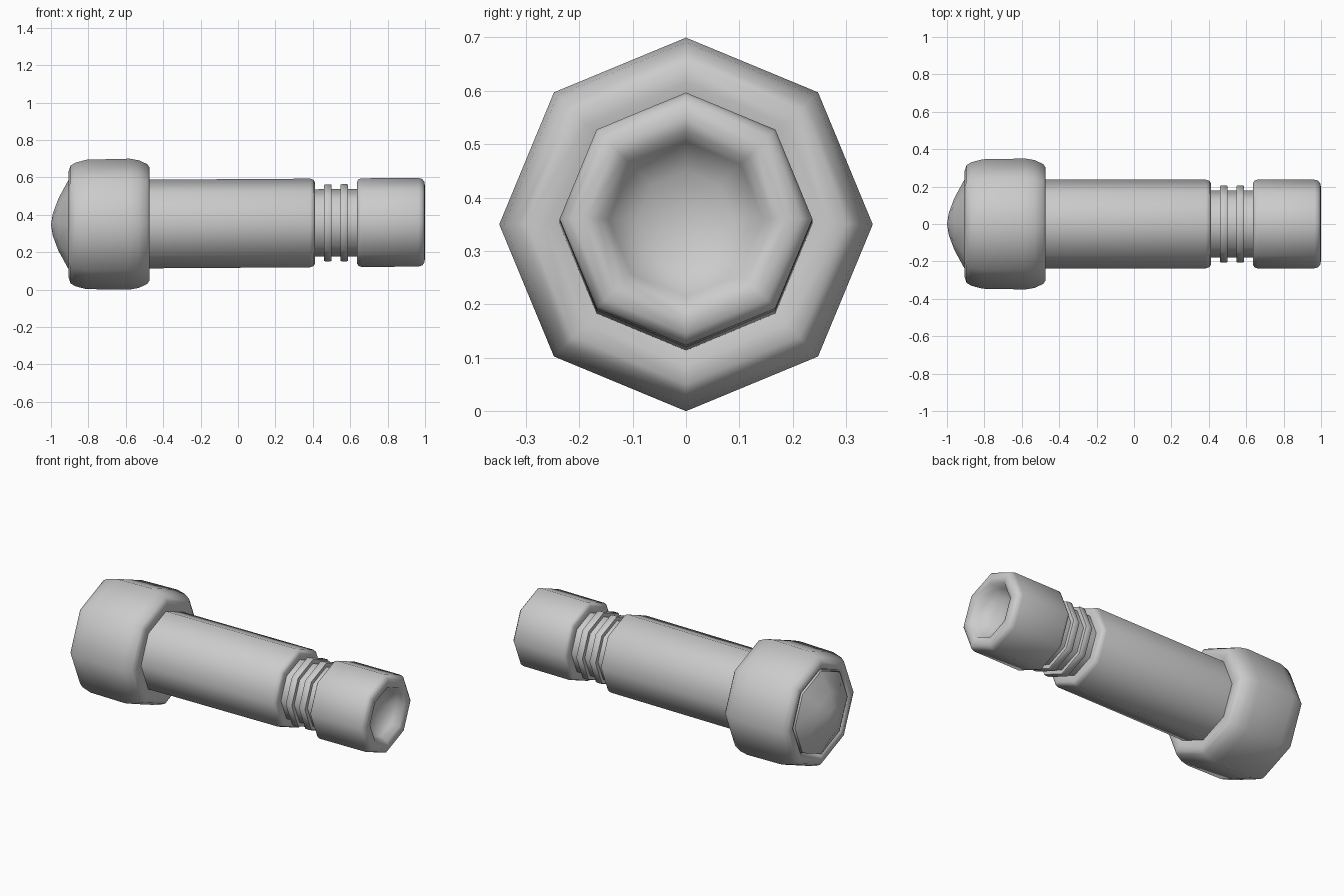
import bpy, bmesh, math

if "Cube" in bpy.data.objects:
    bpy.data.objects.remove(bpy.data.objects["Cube"])

SIDES = 8
TILT = 0.0065          # the whole piece leans up very slightly toward the tail


def lathe(name, profile, angle=50):
    """Spin (x, radius) points around the x axis into an eight-sided part."""
    bm = bmesh.new()
    rings = []
    for x, r in profile:
        cz = 0.3535 + TILT * x
        if r == 0:
            rings.append([bm.verts.new((x, 0, cz))] * SIDES)
        else:
            rings.append([bm.verts.new((x, r * math.sin(a), cz + r * math.cos(a)))
                          for a in (2 * math.pi * i / SIDES for i in range(SIDES))])
    for a, b in zip(rings, rings[1:]):
        for i in range(SIDES):
            j = (i + 1) % SIDES
            bm.faces.new(list(dict.fromkeys((a[i], a[j], b[j], b[i]))))
    bmesh.ops.recalc_face_normals(bm, faces=bm.faces)
    me = bpy.data.meshes.new(name)
    bm.to_mesh(me)
    bm.free()
    ob = bpy.data.objects.new(name, me)
    bpy.context.collection.objects.link(ob)
    bpy.ops.object.select_all(action='DESELECT')
    bpy.context.view_layer.objects.active = ob
    ob.select_set(True)
    bpy.ops.object.shade_smooth_by_angle(angle=math.radians(angle))
    return ob


# Domed front lens
lathe("lens", [(-1.0, 0), (-0.99, 0.06), (-0.96, 0.14), (-0.90, 0.25), (-0.87, 0.25)])

# Wide head with rounded rims
lathe("head", [(-0.87, 0.25), (-0.895, 0.262), (-0.905, 0.285), (-0.895, 0.315),
               (-0.87, 0.33), (-0.81, 0.346), (-0.58, 0.35), (-0.53, 0.341),
               (-0.485, 0.32), (-0.472, 0.30), (-0.472, 0.265), (-0.48, 0.235)])

# Handle barrel
lathe("barrel", [(-0.48, 0.237), (0.385, 0.237), (0.405, 0.23), (0.412, 0.215),
                 (0.412, 0.18)])

# Narrow neck with two grip rings
lathe("neck", [(0.41, 0.18), (0.645, 0.18)])
for i, x in enumerate((0.48, 0.568)):
    lathe(f"grip_ring_{i + 1}", [(x - 0.02, 0.178), (x - 0.02, 0.203), (x - 0.014, 0.206),
                                 (x + 0.014, 0.206), (x + 0.02, 0.203), (x + 0.02, 0.178)])

# Tail cap with a hollowed end
lathe("tail_cap", [(0.637, 0.178), (0.637, 0.22), (0.645, 0.232), (0.66, 0.237),
                   (0.965, 0.237), (0.985, 0.231), (0.997, 0.215), (1.0, 0.19),
                   (0.993, 0.163), (0.95, 0.145), (0.915, 0.09), (0.90, 0)], 60)
